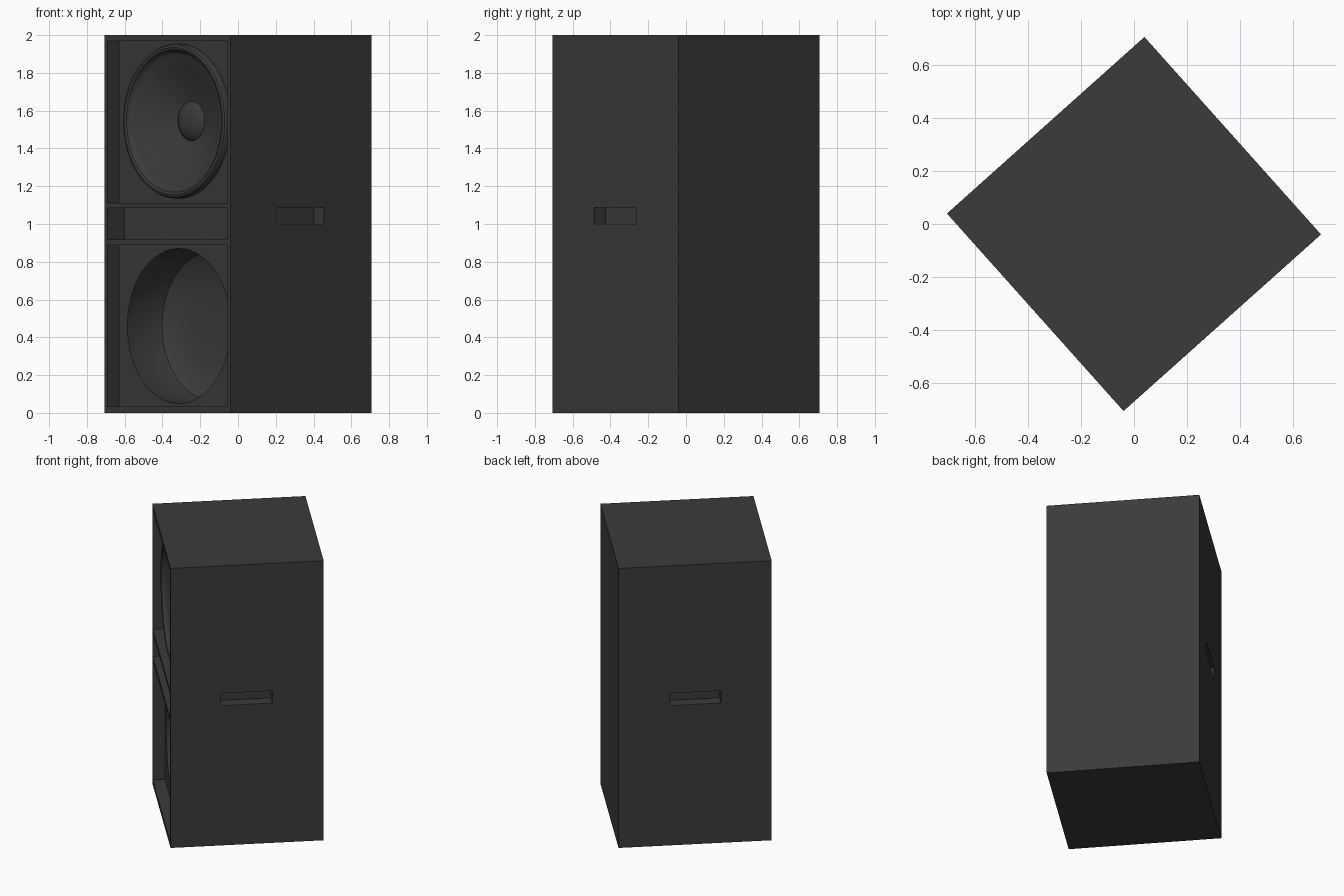
import bpy, bmesh, math
from mathutils import Matrix

if "Cube" in bpy.data.objects:
    bpy.data.objects.remove(bpy.data.objects["Cube"])

TURN = Matrix.Rotation(math.radians(-48.2), 4, 'Z')   # cabinet stands turned on plan
FRONT = -0.5

black = bpy.data.materials.new("matte black")
black.diffuse_color = (0.043, 0.043, 0.043, 1)
black.use_nodes = True
black.node_tree.nodes["Principled BSDF"].inputs["Base Color"].default_value = black.diffuse_color


def finish(name, bm):
    bmesh.ops.recalc_face_normals(bm, faces=bm.faces)
    me = bpy.data.meshes.new(name)
    bm.to_mesh(me)
    bm.free()
    me.materials.append(black)
    ob = bpy.data.objects.new(name, me)
    bpy.context.collection.objects.link(ob)
    return ob


def box(name, x0, x1, y0, y1, z0, z1):
    bm = bmesh.new()
    bmesh.ops.create_cube(bm, size=1)
    for v in bm.verts:
        v.co.x = x0 if v.co.x < 0 else x1
        v.co.y = y0 if v.co.y < 0 else y1
        v.co.z = z0 if v.co.z < 0 else z1
    return finish(name, bm)


def lathe(name, profile, z, steps=64):
    """Spin (radius, depth) points round the front-to-back axis at height z."""
    bm = bmesh.new()
    pts = [bm.verts.new((r, FRONT + d, z)) for r, d in profile]
    edges = [bm.edges.new(p) for p in zip(pts, pts[1:])]
    bmesh.ops.spin(bm, geom=pts + edges, cent=(0, 0, z), axis=(0, 1, 0),
                   angle=math.tau, steps=steps)
    bmesh.ops.remove_doubles(bm, verts=bm.verts, dist=0.0005)
    return finish(name, bm)


def cut(target, cutter):
    mod = target.modifiers.new("cut", 'BOOLEAN')
    mod.operation, mod.solver, mod.object = 'DIFFERENCE', 'EXACT', cutter
    bpy.context.view_layer.objects.active = target
    bpy.ops.object.modifier_apply(modifier=mod.name)
    bpy.data.objects.remove(cutter)


# Cabinet shell
cabinet = box("cabinet", -0.5, 0.5, -0.5, 0.5, 0, 2)

# Front recesses: lower chamber, slot between the shelves, upper chamber
for z0, z1, depth in ((0.035, 0.89, 0.08), (0.918, 1.086, 0.12), (1.112, 1.97, 0.08)):
    cut(cabinet, box("recess_cutter", -0.477, 0.477, FRONT - 0.1, FRONT + depth, z0, z1))

# Round openings in the baffles
cut(cabinet, lathe("lower_cutter", [(0, 0.04), (0.41, 0.04), (0.41, 0.24), (0.39, 0.31),
                                    (0.33, 0.35), (0.2, 0.37), (0, 0.375)], 0.46))
cut(cabinet, lathe("upper_cutter", [(0, 0.04), (0.385, 0.04), (0.385, 0.26), (0, 0.26)], 1.545))

# Hand grips in both sides
for s in (-1, 1):
    xs = sorted((s * 0.42, s * 0.6))
    cut(cabinet, box("grip_cutter", xs[0], xs[1], -0.17, 0.165, 1.0, 1.088))

# Speaker driver: raised surround, cone and dust cap
driver = lathe("speaker_driver", [
    (0.41, 0.085), (0.41, 0.058), (0.403, 0.045), (0.39, 0.04), (0.377, 0.045),
    (0.37, 0.06), (0.355, 0.072), (0.335, 0.077), (0.28, 0.105), (0.2, 0.14), (0.105, 0.17),
    (0.095, 0.158), (0.075, 0.145), (0.045, 0.136), (0, 0.132)], 1.545)

for ob in (cabinet, driver):
    ob.data.transform(TURN)
    bpy.ops.object.select_all(action='DESELECT')
    ob.select_set(True)
    bpy.context.view_layer.objects.active = ob
    bpy.ops.object.shade_smooth_by_angle(angle=math.radians(35))
